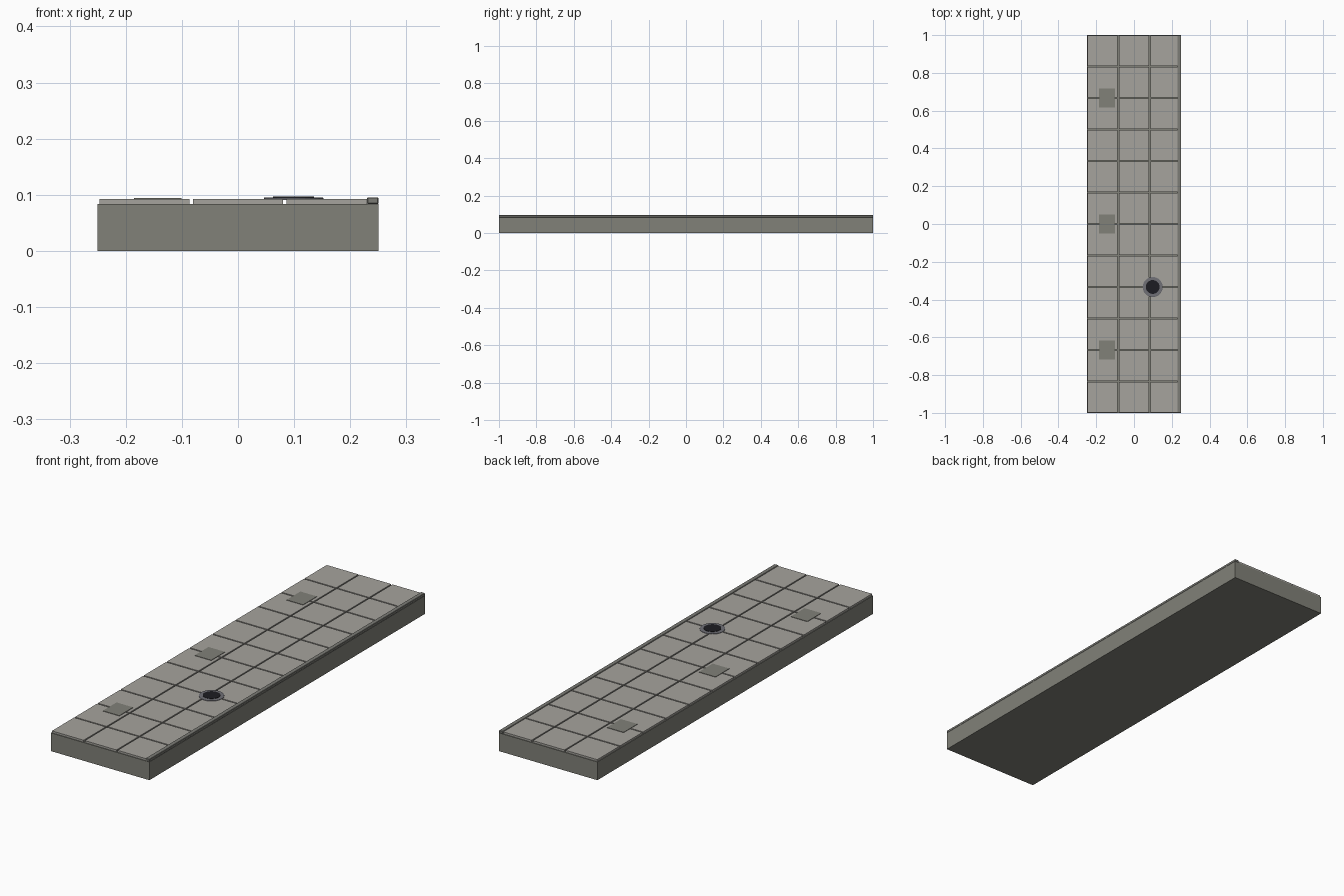
import bpy
import bmesh
from mathutils import Matrix, Vector

if "Cube" in bpy.data.objects:
    bpy.data.objects.remove(bpy.data.objects["Cube"])


def material(name, rgb):
    m = bpy.data.materials.new(name)
    m.diffuse_color = (*rgb, 1)
    m.use_nodes = True
    m.node_tree.nodes["Principled BSDF"].inputs["Base Color"].default_value = m.diffuse_color
    return m


def finish(name, bm, mat):
    me = bpy.data.meshes.new(name)
    bm.to_mesh(me)
    bm.free()
    me.materials.append(mat)
    ob = bpy.data.objects.new(name, me)
    bpy.context.collection.objects.link(ob)
    return ob


def add_box(bm, lo, hi):
    lo, hi = Vector(lo), Vector(hi)
    mat = Matrix.Translation((lo + hi) / 2) @ Matrix.Diagonal((*(hi - lo), 1))
    bmesh.ops.create_cube(bm, size=1, matrix=mat)


def boxes(name, spans, mat, bevel=0):
    bm = bmesh.new()
    for lo, hi in spans:
        add_box(bm, lo, hi)
    if bevel:
        bmesh.ops.bevel(bm, geom=bm.edges[:], offset=bevel, segments=1, affect='EDGES')
    return finish(name, bm, mat)


def lathe(name, profile, centre, mat, steps=32):
    bm = bmesh.new()
    vs = [bm.verts.new((r, 0, z)) for r, z in profile]
    es = [bm.edges.new((a, b)) for a, b in zip(vs, vs[1:] + vs[:1])]
    bmesh.ops.spin(bm, geom=vs + es, cent=(0, 0, 0), axis=(0, 0, 1),
                   angle=6.283185307, steps=steps, use_merge=True)
    bmesh.ops.remove_doubles(bm, verts=bm.verts[:], dist=1e-5)
    bmesh.ops.recalc_face_normals(bm, faces=bm.faces[:])
    bmesh.ops.translate(bm, verts=bm.verts[:], vec=centre)
    return finish(name, bm, mat)


concrete = material("concrete", (0.22, 0.22, 0.19))
paving = material("paving", (0.38, 0.37, 0.34))
kerb_grey = material("kerb grey", (0.20, 0.20, 0.18))
iron = material("iron", (0.16, 0.16, 0.18))
dark_iron = material("dark iron", (0.012, 0.012, 0.016))

SLAB_TOP, TILE_TOP = 0.0835, 0.0925
PITCH, GAP = 1 / 6, 0.006

# Base slab
boxes("base_slab", [((-0.25, -1, 0), (0.25, 1, SLAB_TOP))], concrete)

# Paving tiles, 3 x 12, the last column stopping at the kerb
tiles = []
for i in range(3):
    for j in range(12):
        x, y = -0.25 + i * PITCH, -1 + j * PITCH
        x1 = min(x + PITCH - GAP / 2, 0.23)
        tiles.append(((x + GAP / 2, y + GAP / 2, SLAB_TOP),
                      (x1, y + PITCH - GAP / 2, TILE_TOP)))
boxes("paving_tiles", tiles, paving)

# Kerb edging along the right side
boxes("kerb", [((0.23, -1, SLAB_TOP), (0.25, 1, 0.0955))], kerb_grey, 0.0015)

# Three thin patches near the left side
boxes("patches", [((-0.185, y - 0.05, TILE_TOP - 0.001), (-0.101, y + 0.05, 0.0945))
                  for y in (-2 / 3, 0, 2 / 3)], concrete)

# Drain cover: outer ring and dark centre
spot = (0.099, -1 / 3, 0)
lathe("drain_ring", [(0.035, 0.091), (0.053, 0.091), (0.053, 0.0945),
                     (0.051, 0.0955), (0.035, 0.0955)], spot, iron)
lathe("drain_cover", [(0, 0.091), (0.0365, 0.091), (0.0365, 0.0967), (0, 0.0967)],
      spot, dark_iron)
